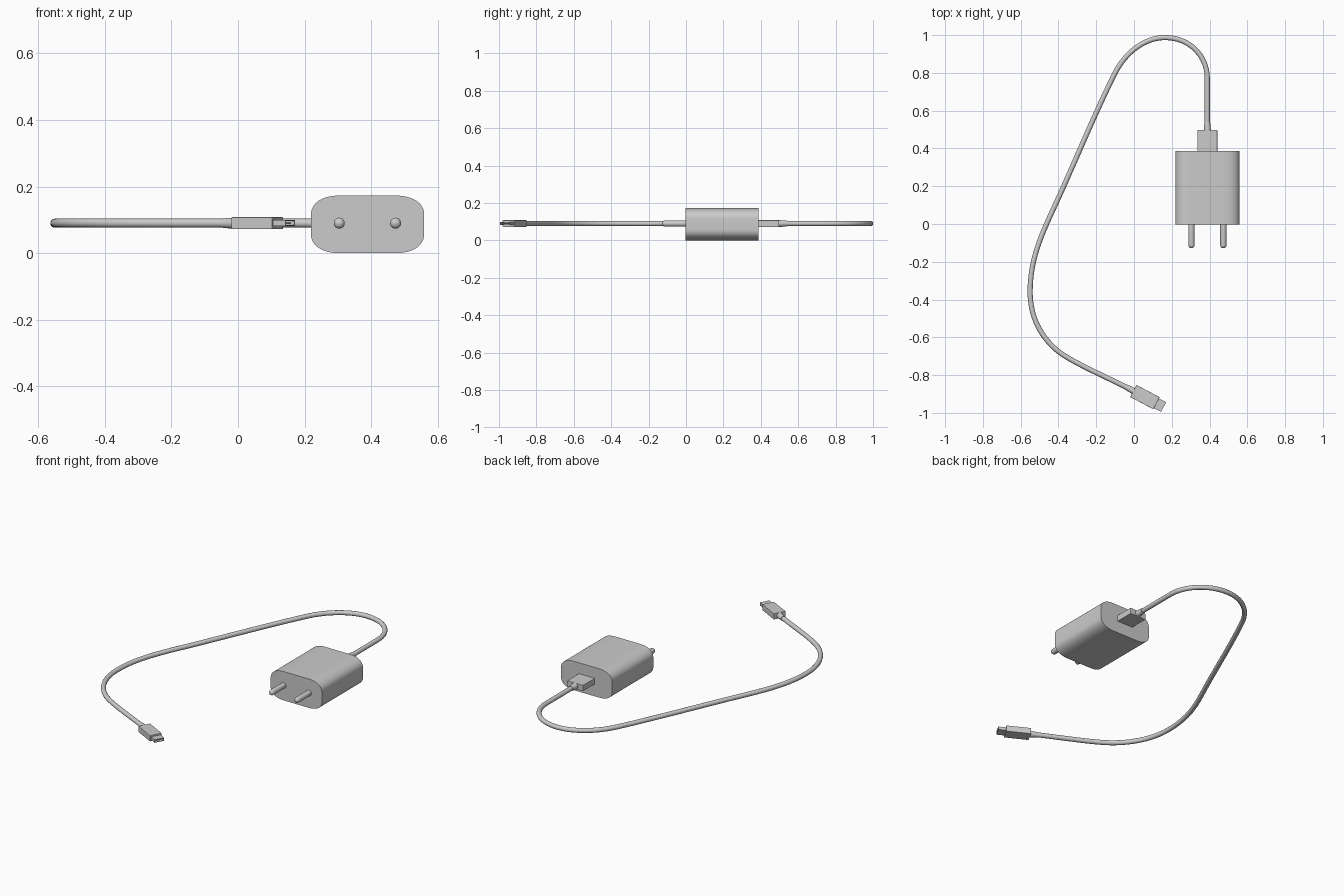
import bpy, bmesh, math
from mathutils import Vector, Matrix

if "Cube" in bpy.data.objects:
    bpy.data.objects.remove(bpy.data.objects["Cube"])

ZC = 0.09                      # height of cable and connector centres
ANG = math.radians(-28)        # heading of the small connector


def make_object(name, bm, smooth=False):
    bmesh.ops.recalc_face_normals(bm, faces=bm.faces)
    me = bpy.data.meshes.new(name)
    bm.to_mesh(me)
    bm.free()
    ob = bpy.data.objects.new(name, me)
    bpy.context.collection.objects.link(ob)
    if smooth:
        finish(ob)
    return ob


def finish(ob):
    bpy.ops.object.select_all(action='DESELECT')
    ob.select_set(True)
    bpy.context.view_layer.objects.active = ob
    bpy.ops.object.shade_smooth_by_angle(angle=math.radians(35))


def box(name, size, matrix, bevel=0.0):
    bm = bmesh.new()
    bmesh.ops.create_cube(bm, size=1, matrix=Matrix.Diagonal((*size, 1)))
    if bevel:
        bmesh.ops.bevel(bm, geom=bm.edges[:], offset=bevel, segments=2,
                        profile=0.5, affect='EDGES')
    bm.transform(matrix)
    return make_object(name, bm)


def lathe(name, profile, matrix, n=24):
    """Revolve (distance along x, radius) points about local x."""
    bm = bmesh.new()
    rings = [[bm.verts.new((x, r * math.cos(2 * math.pi * i / n), r * math.sin(2 * math.pi * i / n)))
              for i in range(n)] for x, r in profile]
    for a, b in zip(rings, rings[1:]):
        for i in range(n):
            bm.faces.new((a[i], a[(i + 1) % n], b[(i + 1) % n], b[i]))
    bm.faces.new(rings[0])
    bm.faces.new(rings[-1])
    bm.transform(matrix)
    return make_object(name, bm, True)


def placed(x, y, angle):
    return Matrix.Translation((x, y, ZC)) @ Matrix.Rotation(angle, 4, 'Z')


# Adapter body: soft rounded cross-section extruded along y
cx, cz, hw, hh, rx, rz = 0.389, 0.0885, 0.17, 0.0865, 0.09, 0.06
section = []
for sx, sz, start in ((1, 1, 0), (-1, 1, 90), (-1, -1, 180), (1, -1, 270)):
    for k in range(13):
        t = math.radians(start + 90 * k / 12)
        c, s = abs(math.cos(t)) ** 0.87, abs(math.sin(t)) ** 0.87
        section.append((cx + sx * (hw - rx + rx * c), cz + sz * (hh - rz + rz * s) ))
bm = bmesh.new()
cap = bm.faces.new([bm.verts.new((x, -0.003, z - 0.002)) for x, z in section])
ext = bmesh.ops.extrude_face_region(bm, geom=[cap])
bmesh.ops.translate(bm, vec=(0, 0.39, 0),
                    verts=[v for v in ext['geom'] if isinstance(v, bmesh.types.BMVert)])
if not cap.is_valid or len(bm.faces) < len(section) + 2:
    bm.faces.new([v for v in bm.verts if v.co.y < 0.1])
bmesh.ops.remove_doubles(bm, verts=bm.verts, dist=1e-5)
make_object("adapter_body", bm, True)

# Two round wall pins with domed tips
pin_profile = [(-0.01, 0.0165)] + [
    (0.113 + 0.015 * math.sin(a), 0.0165 * math.cos(a))
    for a in (math.radians(d) for d in (0, 20, 40, 60, 75, 86))]
for side, x in (("left", 0.304), ("right", 0.473)):
    lathe("wall_pin_" + side, pin_profile, placed(x, 0, -math.pi / 2))

# Large plug in the back of the adapter, with strain relief
box("large_plug", (0.106, 0.13, 0.036), placed(0.388, 0.432, 0), 0.002)
lathe("large_plug_strain_relief", [(0, 0.019), (0.045, 0.015)],
      placed(0.388, 0.495, math.pi / 2))

# Small connector grip at the far end of the cable
small = placed(-0.003, -0.884, ANG)
box("small_plug_grip", (0.138, 0.072, 0.036),
    small @ Matrix.Translation((0.069, 0, 0)), 0.002)
lathe("small_plug_strain_relief", [(-0.045, 0.0145), (0.002, 0.0175)], small)

# Hollow metal tip made of four walls, plus its contact tongue
tl, tw, th, wall = 0.046, 0.058, 0.018, 0.003
tx = 0.138 + tl / 2 - 0.003
for s, side in ((1, "upper"), (-1, "lower")):
    box("tip_wall_" + side, (tl, tw, wall),
        small @ Matrix.Translation((tx, 0, s * (th - wall) / 2)))
    box("tip_side_" + side, (tl, wall, th - 2 * wall),
        small @ Matrix.Translation((tx, s * (tw - wall) / 2, 0)))
box("tip_tongue", (tl - 0.008, 0.036, 0.004),
    small @ Matrix.Translation((tx - 0.004, 0, 0)))

# Cable: points as (x, y, direction, handle in, handle out)
path = [
    (0.388, 0.50, (0, 1), 0.05, 0.08),
    (0.388, 0.77, (0, 1), 0.08, 0.125),
    (0.165, 0.987, (-1, 0), 0.125, 0.11),
    (-0.10, 0.80, (-0.45, -0.89), 0.12, 0.2),
    (-0.39, 0.16, (-0.41, -0.91), 0.2, 0.2),
    (-0.55, -0.36, (0, -1), 0.2, 0.14),
    (-0.41, -0.667, (0.76, -0.65), 0.1, 0.1),
    (0.0, -0.885, (math.cos(ANG), math.sin(ANG)), 0.15, 0.05),
]
cu = bpy.data.curves.new("cable", 'CURVE')
cu.dimensions = '3D'
cu.resolution_u = 16
cu.bevel_depth = 0.0135
cu.bevel_resolution = 4
cu.use_fill_caps = True
sp = cu.splines.new('BEZIER')
sp.bezier_points.add(len(path) - 1)
for p, (x, y, d, hin, hout) in zip(sp.bezier_points, path):
    co, dv = Vector((x, y, ZC)), Vector((*d, 0)).normalized()
    p.handle_left_type = p.handle_right_type = 'FREE'
    p.co, p.handle_left, p.handle_right = co, co - dv * hin, co + dv * hout
cable = bpy.data.objects.new("cable", cu)
bpy.context.collection.objects.link(cable)
bpy.ops.object.select_all(action='DESELECT')
cable.select_set(True)
bpy.context.view_layer.objects.active = cable
bpy.ops.object.convert(target='MESH')
finish(bpy.context.view_layer.objects.active)
